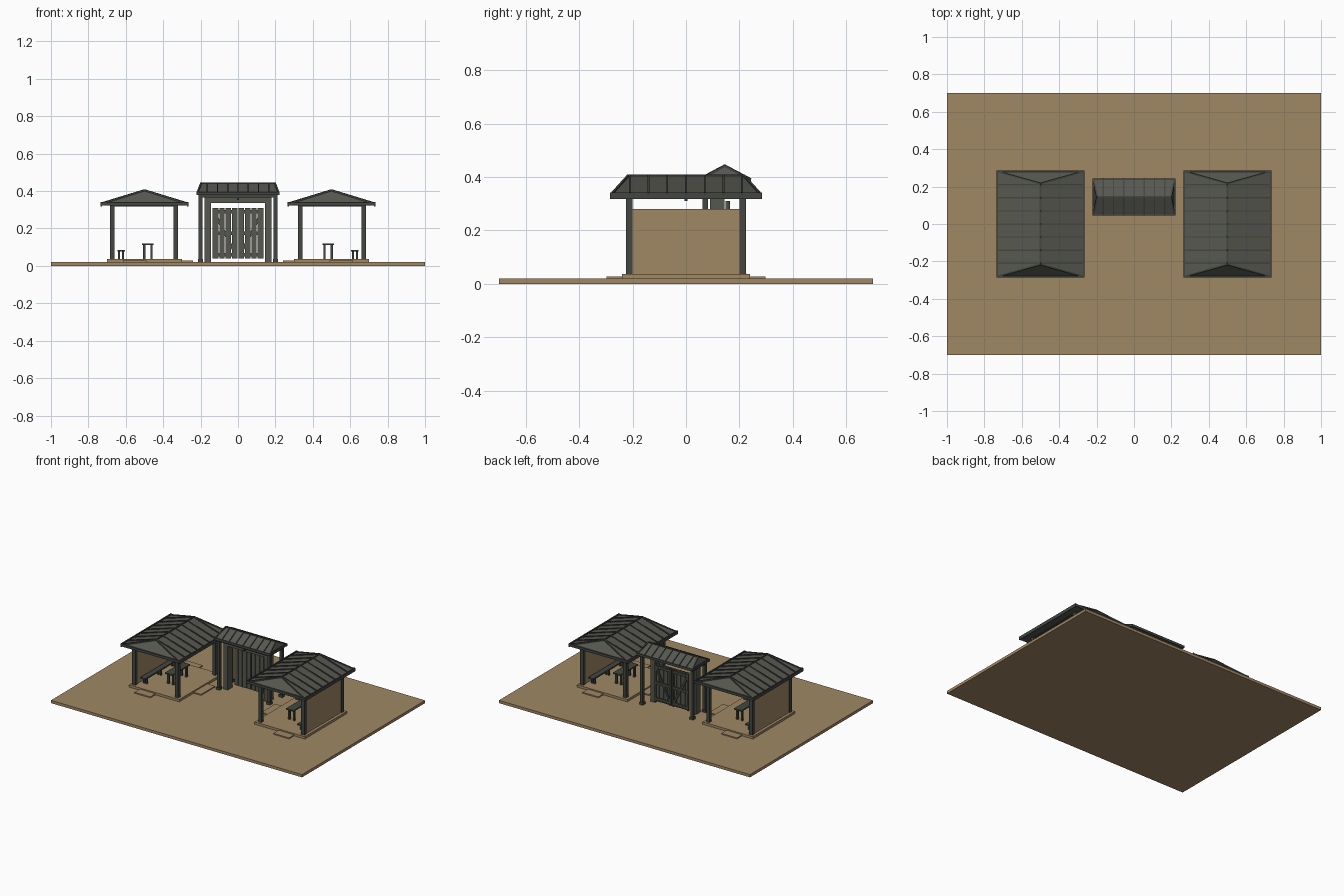
import bpy, bmesh, math
from mathutils import Vector, Matrix

if "Cube" in bpy.data.objects:
    bpy.data.objects.remove(bpy.data.objects["Cube"])


def material(name, srgb):
    m = bpy.data.materials.new(name)
    lin = [((c / 255 + 0.055) / 1.055) ** 2.4 for c in srgb]
    m.diffuse_color = (*lin, 1)
    m.use_nodes = True
    m.node_tree.nodes["Principled BSDF"].inputs["Base Color"].default_value = m.diffuse_color
    return m


SAND = material("sand", (160, 136, 101))
ROOF = material("weathered_roof", (86, 87, 79))
WOOD = material("dark_wood", (66, 70, 64))
METAL = material("lamp_metal", (60, 62, 72))


class Part:
    """Collects boxes, beams and roofs into one object."""

    def __init__(self, name, mat):
        self.name, self.mat, self.bm = name, mat, bmesh.new()

    def box(self, x0, x1, y0, y1, z0, z1):
        c = Vector(((x0 + x1) / 2, (y0 + y1) / 2, (z0 + z1) / 2))
        size = (abs(x1 - x0), abs(y1 - y0), abs(z1 - z0), 1)
        bmesh.ops.create_cube(self.bm, size=1, matrix=Matrix.Translation(c) @ Matrix.Diagonal(size))
        return self

    def beam(self, p, q, w, h):
        p, q = Vector(p), Vector(q)
        d = (q - p).normalized()
        side = d.cross(Vector((0, 0, 1)))
        side = side.normalized() if side.length > 1e-4 else Vector((1, 0, 0))
        up = side.cross(d)
        rot = Matrix((d, side, up)).transposed().to_4x4()
        m = Matrix.Translation((p + q) / 2) @ rot @ Matrix.Diagonal(((q - p).length, w, h, 1))
        bmesh.ops.create_cube(self.bm, size=1, matrix=m)
        return self

    def hip(self, corners, ridge, z0):
        bm = self.bm
        lo = [bm.verts.new((x, y, z0)) for x, y, z in corners]
        hi = [bm.verts.new(c) for c in corners]
        a, b = [bm.verts.new(r) for r in ridge]
        bm.faces.new(lo[::-1])
        for i in range(4):
            j = (i + 1) % 4
            bm.faces.new((lo[i], lo[j], hi[j], hi[i]))
        # corner order: 0-1 and 2-3 are the hip ends
        bm.faces.new((hi[0], hi[1], a))
        bm.faces.new((hi[1], hi[2], b, a))
        bm.faces.new((hi[2], hi[3], b))
        bm.faces.new((hi[3], hi[0], a, b))
        return self

    def done(self):
        bmesh.ops.recalc_face_normals(self.bm, faces=self.bm.faces)
        me = bpy.data.meshes.new(self.name)
        self.bm.to_mesh(me)
        self.bm.free()
        me.materials.append(self.mat)
        bpy.context.collection.objects.link(bpy.data.objects.new(self.name, me))


def trim_roof(part, corners, ridge, w, h):
    """Ridge cap, hip caps and eave boards."""
    part.beam(*ridge, w, h)
    for i, r in zip(range(4), (0, 0, 1, 1)):
        part.beam(corners[i], ridge[r], w, h)


# Ground slab
Part("ground", SAND).box(-1, 1, -0.7, 0.7, 0, 0.02).done()

# Two mirrored pavilions
for s, side in ((-1, "left"), (1, "right")):
    cx = 0.5 * s

    # Platform with steps on three sides
    base = Part(side + "_platform", SAND)
    base.box(s * 0.3, s * 0.7, -0.24, 0.24, 0.02, 0.037)
    base.box(s * 0.24, s * 0.3, -0.077, 0.08, 0.02, 0.028)
    for d in (-1, 1):
        base.box(s * 0.49, s * 0.615, d * 0.24, d * 0.298, 0.02, 0.028)
    base.done()

    # Outer wall
    Part(side + "_wall", SAND).box(s * 0.665, s * 0.68, -0.2, 0.2, 0.037, 0.28).done()

    # Posts and top beams
    frame = Part(side + "_frame", WOOD)
    for px in (0.332, 0.673):
        for py in (-0.212, 0.212):
            frame.box(s * px - 0.0125, s * px + 0.0125, py - 0.0125, py + 0.0125, 0.037, 0.325)
        frame.box(s * px - 0.01, s * px + 0.01, -0.225, 0.225, 0.318, 0.334)
    for py in (-0.212, 0.212):
        frame.box(s * 0.32, s * 0.685, py - 0.01, py + 0.01, 0.318, 0.334)
    frame.done()

    # Hipped roof with the ridge along y
    e, r = 0.333, 0.405
    corners = [(cx - 0.23, -0.28, e), (cx + 0.23, -0.28, e), (cx + 0.23, 0.28, e), (cx - 0.23, 0.28, e)]
    ridge = [(cx, -0.215, r), (cx, 0.215, r)]
    Part(side + "_roof", ROOF).hip(corners, ridge, 0.322).done()

    # Roof battens, caps and eave boards
    trim = Part(side + "_roof_battens", WOOD)
    trim_roof(trim, corners, ridge, 0.009, 0.009)
    for d in (-1, 1):
        for i in range(-3, 4):
            y = i * 0.07
            trim.beam((cx + d * 0.235, y, e), (cx, y, r), 0.007, 0.01)
        trim.beam((cx + d * 0.231, -0.285, e - 0.003), (cx + d * 0.231, 0.285, e - 0.003), 0.008, 0.024)
        trim.beam((cx - 0.23, d * 0.281, e - 0.002), (cx + 0.23, d * 0.281, e - 0.002), 0.008, 0.018)
    trim.done()

    # Long bench beside the wall
    bench = Part(side + "_bench", WOOD)
    bench.box(s * 0.605, s * 0.645, -0.19, 0.19, 0.076, 0.086)
    for y in (-0.16, 0, 0.16):
        for x in (0.614, 0.636):
            bench.box(s * x - 0.005, s * x + 0.005, y - 0.006, y + 0.006, 0.037, 0.078)
    bench.done()

    # Table in the middle
    table = Part(side + "_table", WOOD)
    table.box(s * 0.452, s * 0.512, -0.1, 0.1, 0.112, 0.121)
    for y in (-0.075, 0.075):
        for x in (0.463, 0.501):
            table.box(s * x - 0.006, s * x + 0.006, y - 0.006, y + 0.006, 0.037, 0.114)
    table.done()

    # Small hanging lamp
    Part(side + "_lamp", METAL).box(s * 0.327, s * 0.337, -0.006, 0.006, 0.31, 0.322).done()

# Gate posts with footings and top beams
posts = Part("gate_posts", WOOD)
for x in (-0.2, 0.2):
    for y in (0.072, 0.212):
        posts.box(x - 0.01, x + 0.01, y - 0.01, y + 0.01, 0.02, 0.385)
        posts.box(x - 0.014, x + 0.014, y - 0.014, y + 0.014, 0.02, 0.038)
    posts.box(x - 0.008, x + 0.008, 0.06, 0.225, 0.365, 0.385)
for y in (0.072, 0.212):
    posts.box(-0.21, 0.21, y - 0.008, y + 0.008, 0.365, 0.385)
posts.done()

# Inner door frame
door_frame = Part("gate_door_frame", ROOF)
for d in (-1, 1):
    door_frame.box(d * 0.145, d * 0.18, 0.09, 0.145, 0.02, 0.375)
door_frame.box(-0.18, 0.18, 0.09, 0.145, 0.335, 0.375)
door_frame.done()

# Double doors: planks in front, rails and diagonal braces behind
planks = Part("gate_door_planks", ROOF)
braces = Part("gate_door_braces", WOOD)
for d in (-1, 1):
    for i in range(4):
        x = 0.004 + i * 0.0335
        planks.box(d * x, d * (x + 0.029), 0.148, 0.156, 0.04, 0.31)
    for z in (0.06, 0.175, 0.29):
        braces.box(d * 0.004, d * 0.136, 0.156, 0.165, z - 0.01, z + 0.01)
    braces.beam((d * 0.012, 0.16, 0.06), (d * 0.128, 0.16, 0.29), 0.008, 0.014)
    for x in (0.01, 0.13):
        braces.box(d * (x - 0.006), d * (x + 0.006), 0.156, 0.165, 0.04, 0.31)
planks.done()
braces.done()

# Gate roof with the ridge along x
e, r = 0.39, 0.442
corners = [(-0.217, 0.24, e), (-0.217, 0.05, e), (0.217, 0.05, e), (0.217, 0.24, e)]
ridge = [(-0.197, 0.145, r), (0.197, 0.145, r)]
Part("gate_roof", ROOF).hip(corners, ridge, 0.38).done()
trim = Part("gate_roof_battens", WOOD)
trim_roof(trim, corners, ridge, 0.009, 0.009)
for d in (-1, 1):
    for i in range(-3, 4):
        x = i * 0.055
        trim.beam((x, 0.145 + d * 0.098, e), (x, 0.145, r), 0.007, 0.01)
    y = 0.145 + d * 0.095
    trim.beam((-0.222, y, e - 0.003), (0.222, y, e - 0.003), 0.008, 0.018)
    trim.beam((d * 0.217, 0.05, e - 0.003), (d * 0.217, 0.24, e - 0.003), 0.008, 0.018)
trim.done()

# Gate lamp
Part("gate_lamp", METAL).box(-0.006, 0.006, 0.066, 0.078, 0.352, 0.366).done()
